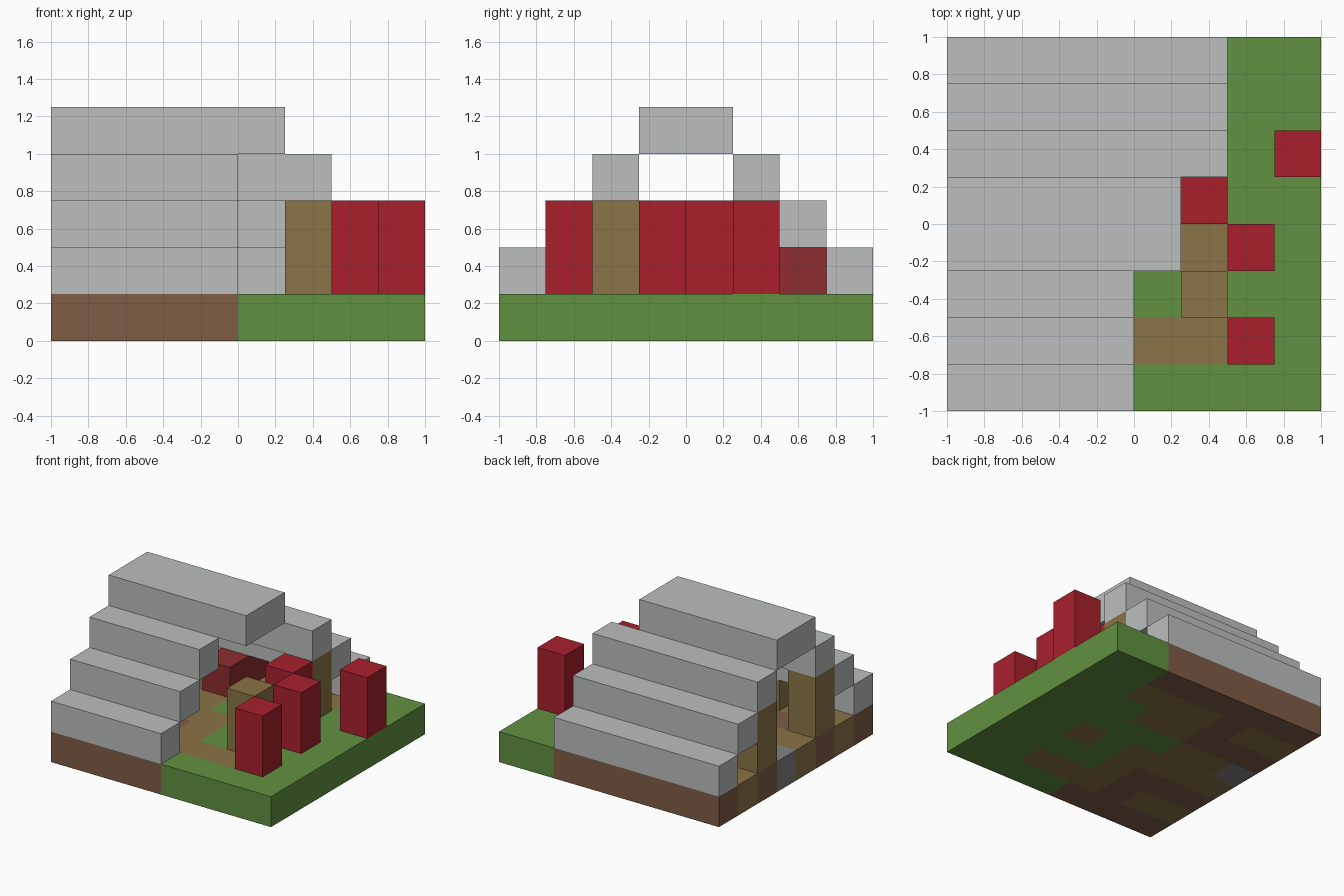
import bpy
import bmesh

cube = bpy.data.objects.get("Cube")
if cube:
    bpy.data.objects.remove(cube, do_unlink=True)

CELL = 0.25


def material(name, rgb):
    """Flat colour given as 0-255 screen values, stored as linear."""
    linear = [((c / 255 + 0.055) / 1.055) ** 2.4 for c in rgb] + [1]
    mat = bpy.data.materials.new(name)
    mat.use_nodes = True
    mat.diffuse_color = linear
    mat.node_tree.nodes["Principled BSDF"].inputs["Base Color"].default_value = linear
    return mat


grass = material("grass_green", (97, 145, 64))
earth = material("earth_brown", (126, 93, 71))
timber = material("timber_tan", (139, 116, 71))
stone = material("stone_grey", (130, 130, 132))
plaster = material("roof_light_grey", (187, 191, 190))
red = material("bright_red", (168, 32, 44))
dark_red = material("blanket_dark_red", (142, 44, 46))


def finish(bm, name, mats):
    bmesh.ops.recalc_face_normals(bm, faces=bm.faces)
    mesh = bpy.data.meshes.new(name)
    bm.to_mesh(mesh)
    bm.free()
    for mat in mats:
        mesh.materials.append(mat)
    obj = bpy.data.objects.new(name, mesh)
    bpy.context.collection.objects.link(obj)
    return obj


def block(name, mat, start, size):
    """Box given by its first cell and its size, both counted in cells."""
    bm = bmesh.new()
    bmesh.ops.create_cube(bm, size=1)
    for v in bm.verts:
        for axis in range(3):
            corner = start[axis] + (v.co[axis] + 0.5) * size[axis]
            v.co[axis] = corner * CELL - (1 if axis < 2 else 0)
    return finish(bm, name, [mat])


# Ground slab: each cell takes its colour from this plan (back row first)
PLAN = [
    "EEEEEEGG",
    "TTETTTGG",
    "EEETTGGG",
    "STTGGGGG",
    "TTTTGTGG",
    "EEETGGGG",
    "TTETTTGG",
    "EEEEGGGG",
]
bm = bmesh.new()
bmesh.ops.create_grid(bm, x_segments=8, y_segments=8, size=1)
top = bmesh.ops.extrude_face_region(bm, geom=bm.faces[:], use_keep_orig=True)
for v in top["geom"]:
    if isinstance(v, bmesh.types.BMVert):
        v.co.z = CELL
for face in bm.faces:
    # Step slightly inwards so that side faces fall into their own cell
    centre = face.calc_center_median() * 0.99
    column = int((centre.x + 1) / CELL)
    row = int((1 - centre.y) / CELL)
    face.material_index = "GETS".index(PLAN[row][column])
finish(bm, "ground_slab", [grass, earth, timber, stone])

# Stepped roof: rows rise to the ridge, with a shorter front slope
for step, (front_len, back_len) in enumerate([(4, 6), (4, 6), (4, 6)]):
    block(f"roof_front_step_{step}", plaster, (0, step, step + 1), (front_len, 1, 1))
    block(f"roof_back_step_{step}", plaster, (0, 7 - step, step + 1), (back_len, 1, 1))
block("roof_ridge", plaster, (0, 3, 4), (5, 2, 1))

# Timber posts
for i, cell in enumerate([(0, 2), (0, 5), (5, 2), (5, 5)]):
    block(f"timber_post_{i}", timber, (*cell, 1), (1, 1, 2))

# Red pillars scattered on the open side
for i, cell in enumerate([(6, 1), (6, 3), (5, 4), (7, 5)]):
    block(f"red_pillar_{i}", red, (*cell, 1), (1, 1, 2))

# Furniture under the roof
block("bed", dark_red, (2, 5, 1), (1, 2, 1))
block("wooden_chest", timber, (2, 1, 1), (1, 1, 1))
